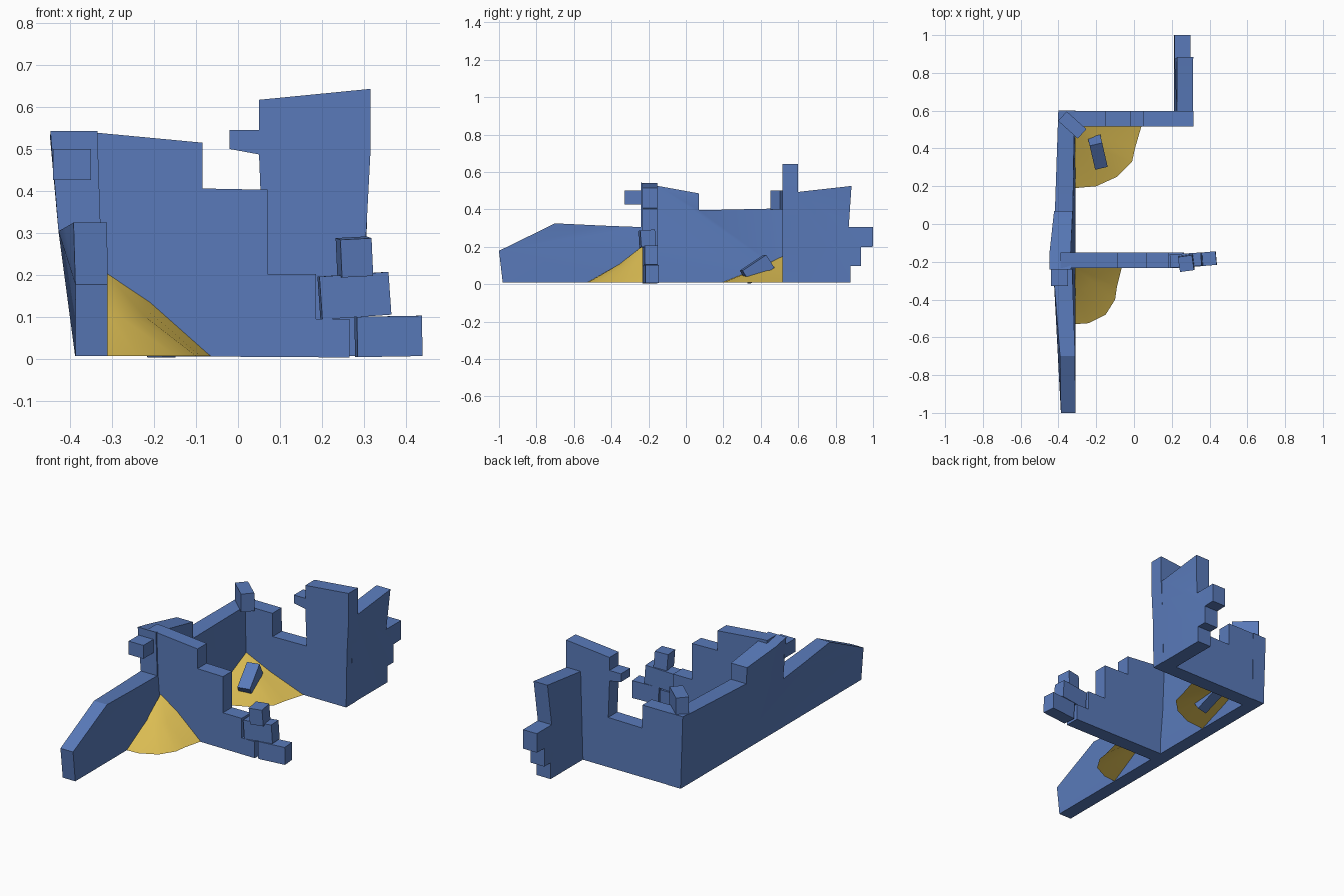
import bpy, bmesh, math
from mathutils import Matrix, Euler, Vector

if "Cube" in bpy.data.objects:
    bpy.data.objects.remove(bpy.data.objects["Cube"])


def material(name, color):
    m = bpy.data.materials.new(name)
    m.diffuse_color = (*color, 1)
    m.use_nodes = True
    m.node_tree.nodes["Principled BSDF"].inputs["Base Color"].default_value = m.diffuse_color
    return m


STONE = material("blue_stone", (0.10, 0.195, 0.49))
SAND = material("golden_sand", (0.70, 0.50, 0.085))


def finish(bm, name, mat, angle=25):
    me = bpy.data.meshes.new(name)
    bm.to_mesh(me)
    bm.free()
    me.materials.append(mat)
    ob = bpy.data.objects.new(name, me)
    bpy.context.collection.objects.link(ob)
    bpy.ops.object.select_all(action='DESELECT')
    ob.select_set(True)
    bpy.context.view_layer.objects.active = ob
    bpy.ops.object.shade_smooth_by_angle(angle=math.radians(angle))
    return ob


def wall(name, profile, axis, a, b, lean=None):
    """Extrude a (length, height) outline between a and b across the wall."""
    bm = bmesh.new()
    rings = []
    for side, c in enumerate((a, b)):
        ring = []
        for u, z in profile:
            p = Vector((u, c, z)) if axis == 'X' else Vector((c, u, z))
            if lean:
                p.x += lean(p, side)
            ring.append(bm.verts.new(p))
        rings.append(ring)
        bm.faces.new(ring)
    n = len(profile)
    for i in range(n):
        j = (i + 1) % n
        bm.faces.new((rings[0][i], rings[0][j], rings[1][j], rings[1][i]))
    bmesh.ops.recalc_face_normals(bm, faces=bm.faces)
    bmesh.ops.triangulate(bm, faces=bm.faces, ngon_method='EAR_CLIP')
    return finish(bm, name, STONE)


def block(name, center, size, rot=(0, 0, 0), taper=1.0):
    bm = bmesh.new()
    bmesh.ops.create_cube(bm, size=1)
    for v in bm.verts:
        if v.co.z > 0:
            v.co.x *= taper
            v.co.y *= taper
    r = Euler([math.radians(d) for d in rot]).to_matrix().to_4x4()
    bm.transform(Matrix.Translation(center) @ r @ Matrix.Diagonal((*size, 1)))
    return finish(bm, name, STONE)


def pile(name, corner, outline, top, mid_heights):
    """Sand heap in a wall corner: open fan with one middle ring."""
    bm = bmesh.new()
    c = Vector((*corner, 0.008))
    apex = bm.verts.new((corner[0], corner[1], top))
    outer = [bm.verts.new((x, y, 0.008)) for x, y in outline]
    mid = []
    for v, h in zip(outer, mid_heights):
        p = c.lerp(v.co, 0.42)
        p.z = h * top
        mid.append(bm.verts.new(p))
    for i in range(len(outer) - 1):
        bm.faces.new((apex, mid[i], mid[i + 1]))
        bm.faces.new((mid[i], outer[i], outer[i + 1], mid[i + 1]))
    return finish(bm, name, SAND, 60)


# Long side wall, leaning outwards around the front corner
def lean(p, side):
    keys = [(-1, 0), (-0.7, 0.1), (-0.235, 1), (-0.15, 1), (0.07, 0.6), (0.6, 0.25)]
    w = keys[-1][1]
    for (y0, w0), (y1, w1) in zip(keys, keys[1:]):
        if y0 <= p.y <= y1:
            w = w0 + (w1 - w0) * (p.y - y0) / (y1 - y0)
            break
    return -w * min(p.z / 0.45, 1) * (0.06 if side == 0 else 0.025)


wall("long_side_wall",
     [(-0.98, 0.008), (-0.235, 0.008), (0.07, 0.008), (0.6, 0.008), (0.6, 0.41),
      (0.52, 0.405), (0.07, 0.395), (0.07, 0.485), (-0.15, 0.525), (-0.24, 0.543),
      (-0.24, 0.305), (-0.45, 0.313), (-0.7, 0.325), (-1, 0.178)],
     'Y', -0.387, -0.31, lean)

# Stepped front cross wall
wall("front_cross_wall",
     [(-0.36, 0.008), (0.265, 0.004), (0.265, 0.095), (0.185, 0.095), (0.185, 0.203),
      (0.07, 0.203), (0.07, 0.403), (-0.085, 0.406), (-0.085, 0.515), (-0.35, 0.54),
      (-0.39, 0.542)],
     'X', -0.232, -0.152)

# Back wall with a notch and a toothed high part
wall("back_wall",
     [(-0.35, 0.008), (0.30, 0.008), (0.305, 0.30), (0.315, 0.49), (0.315, 0.643),
      (0.05, 0.617), (0.05, 0.545), (-0.02, 0.545), (-0.02, 0.50), (0.05, 0.487),
      (0.058, 0.283), (-0.15, 0.28), (-0.152, 0.408), (-0.35, 0.408)],
     'X', 0.517, 0.598)

# Rear spur wall with stepped end, leaning a little with height
wall("rear_spur_wall",
     [(0.56, 0.008), (0.88, 0.008), (0.88, 0.098), (0.935, 0.098), (0.935, 0.198),
      (1.0, 0.2), (1.0, 0.305), (0.87, 0.305), (0.885, 0.525), (0.6, 0.493), (0.56, 0.49)],
     'Y', 0.213, 0.298,
     lambda p, side: max(p.z - 0.3, 0) * 0.07)

# Loose and broken stones
block("fallen_stone_low", (0.358, -0.187, 0.054), (0.155, 0.072, 0.096), (0, -1, 5))
block("fallen_stone_middle", (0.277, -0.191, 0.151), (0.165, 0.07, 0.102), (0, -4, 4))
block("fallen_stone_top", (0.277, -0.207, 0.243), (0.075, 0.08, 0.09), (3, -3, 8))
block("corner_stub_stone", (-0.395, -0.28, 0.463), (0.09, 0.095, 0.074))
block("back_corner_stone", (-0.327, 0.524, 0.45), (0.14, 0.068, 0.1), (0, 0, -42))

# Sand heaps
pile("front_sand_heap", (-0.312, -0.23),
     [(-0.312, -0.53), (-0.24, -0.525), (-0.15, -0.48), (-0.10, -0.40), (-0.09, -0.33),
      (-0.065, -0.23)], 0.205, [0.52, 0.5, 0.48, 0.5, 0.58, 0.66])
pile("back_sand_heap", (-0.312, 0.52),
     [(-0.312, 0.19), (-0.2, 0.2), (-0.09, 0.25), (-0.01, 0.33), (0.005, 0.4),
      (0.04, 0.52)], 0.15, [0.56, 0.54, 0.52, 0.52, 0.52, 0.55])

# Stone half buried in the back heap
block("buried_stone", (-0.192, 0.38, 0.08), (0.068, 0.155, 0.082), (33, 0, 13))
